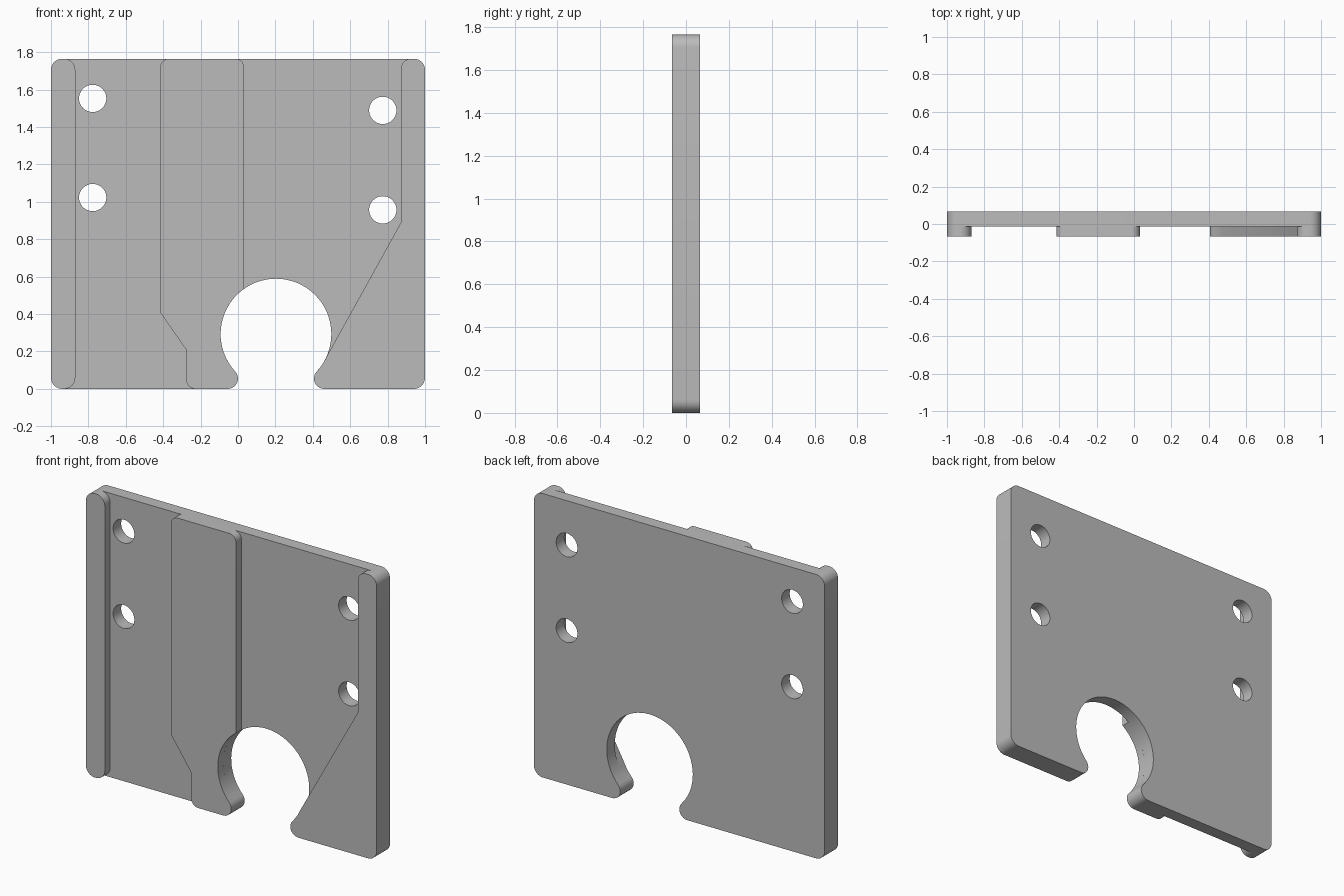
import bpy, bmesh, math
from mathutils import Matrix

cube = bpy.data.objects.get("Cube")
if cube:
    bpy.data.objects.remove(cube)

# Main dimensions
HEIGHT = 1.765
FRONT, STEP, BACK = -0.066, -0.013, 0.066
SLOT_X, SLOT_Z, SLOT_R = 0.203, 0.293, 0.296
ROUND = 0.06
LIP = 0.055

grey = bpy.data.materials.new("plain_grey")
grey.use_nodes = True
colour = (0.5, 0.5, 0.5, 1)
grey.diffuse_color = colour
grey.node_tree.nodes["Principled BSDF"].inputs["Base Color"].default_value = colour


def arc(x, z, r, start, end, steps=10):
    """Points along an arc, angles in degrees."""
    angles = [math.radians(start + (end - start) * i / steps) for i in range(steps + 1)]
    return [(x + r * math.cos(a), z + r * math.sin(a)) for a in angles]


def corner(x, z, sx, sz, r=ROUND):
    """Rounded square corner, pointing to (sx, sz), counterclockwise."""
    start = {(1, 1): 0, (-1, 1): 90, (-1, -1): 180, (1, -1): 270}[sx, sz]
    return arc(x - sx * r, z - sz * r, r, start, start + 90)


def extrude(name, loops, y0, y1):
    """Fill the loops, holes included, and extrude them from y0 to y1."""
    curve = bpy.data.curves.new(name, 'CURVE')
    curve.dimensions = '2D'
    curve.fill_mode = 'BOTH'
    curve.extrude = (y1 - y0) / 2
    for loop in loops:
        spline = curve.splines.new('POLY')
        spline.points.add(len(loop) - 1)
        for point, (x, z) in zip(spline.points, loop):
            point.co = (x, z, 0, 1)
        spline.use_cyclic_u = True
    helper = bpy.data.objects.new(name + "_outline", curve)
    bpy.context.collection.objects.link(helper)
    bpy.context.view_layer.update()
    mesh = bpy.data.meshes.new_from_object(
        helper.evaluated_get(bpy.context.evaluated_depsgraph_get()))
    bpy.data.objects.remove(helper)
    mesh.transform(Matrix.Translation((0, (y0 + y1) / 2, 0))
                   @ Matrix.Rotation(math.pi / 2, 4, 'X'))
    bm = bmesh.new()
    bm.from_mesh(mesh)
    bmesh.ops.remove_doubles(bm, verts=bm.verts, dist=0.0002)
    bmesh.ops.recalc_face_normals(bm, faces=bm.faces)
    bm.to_mesh(mesh)
    bm.free()
    mesh.materials.clear()
    mesh.materials.append(grey)
    obj = bpy.data.objects.new(name, mesh)
    bpy.context.collection.objects.link(obj)
    bpy.ops.object.select_all(action='DESELECT')
    obj.select_set(True)
    bpy.context.view_layer.objects.active = obj
    bpy.ops.object.shade_smooth_by_angle(angle=math.radians(30))
    return obj


# Lips of the slot: fillets tangent to the bottom edge and the round opening
reach = math.sqrt((SLOT_R + LIP) ** 2 - (SLOT_Z - LIP) ** 2)
tilt = math.degrees(math.atan2(SLOT_Z - LIP, reach))
left_lip = arc(SLOT_X - reach, LIP, LIP, -90, tilt)
right_lip = arc(SLOT_X + reach, LIP, LIP, 180 - tilt, 270)


def slot(start, end, steps=48):
    return arc(SLOT_X, SLOT_Z, SLOT_R, start, end, steps)


# Back plate with round slot and four bolt holes
plate = (corner(-1, 0, -1, -1) + left_lip
         + slot(180 + tilt, -tilt)[1:-1] + right_lip
         + corner(1, 0, 1, -1) + corner(1, HEIGHT, 1, 1) + corner(-1, HEIGHT, -1, 1))
holes = [arc(x, z, 0.073, 0, 360, 40)[:-1] for x, z in
         ((-0.777, 1.553), (-0.777, 1.023), (0.774, 1.489), (0.774, 0.957))]
extrude("back_plate", [plate] + holes, STEP, BACK)

# Straight rib on the right-hand edge
rib_x = -0.87
extrude("edge_rib", [corner(-1, 0, -1, -1) + corner(rib_x, 0, 1, -1)
                     + corner(rib_x, HEIGHT, 1, 1) + corner(-1, HEIGHT, -1, 1)],
        FRONT, STEP)

# Middle rib, running down to the slot
mid_x = 0.032
meet = math.degrees(math.acos((mid_x - SLOT_X) / SLOT_R))
extrude("middle_rib", [corner(-0.277, 0, -1, -1, 0.05) + left_lip
                       + slot(180 + tilt, meet, 20)[1:]
                       + corner(mid_x, HEIGHT, 1, 1, 0.045)
                       + corner(-0.415, HEIGHT, -1, 1, 0.045)
                       + [(-0.415, 0.407), (-0.277, 0.209)]],
        FRONT, STEP)

# Rib on the left-hand edge, with a slanted foot that ends at the slot
extrude("slanted_rib", [slot(-24.3, -tilt, 8)[:-1] + right_lip
                        + corner(1, 0, 1, -1) + corner(1, HEIGHT, 1, 1)
                        + corner(0.871, HEIGHT, -1, 1, 0.055) + [(0.871, 0.889)]],
        FRONT, STEP)
